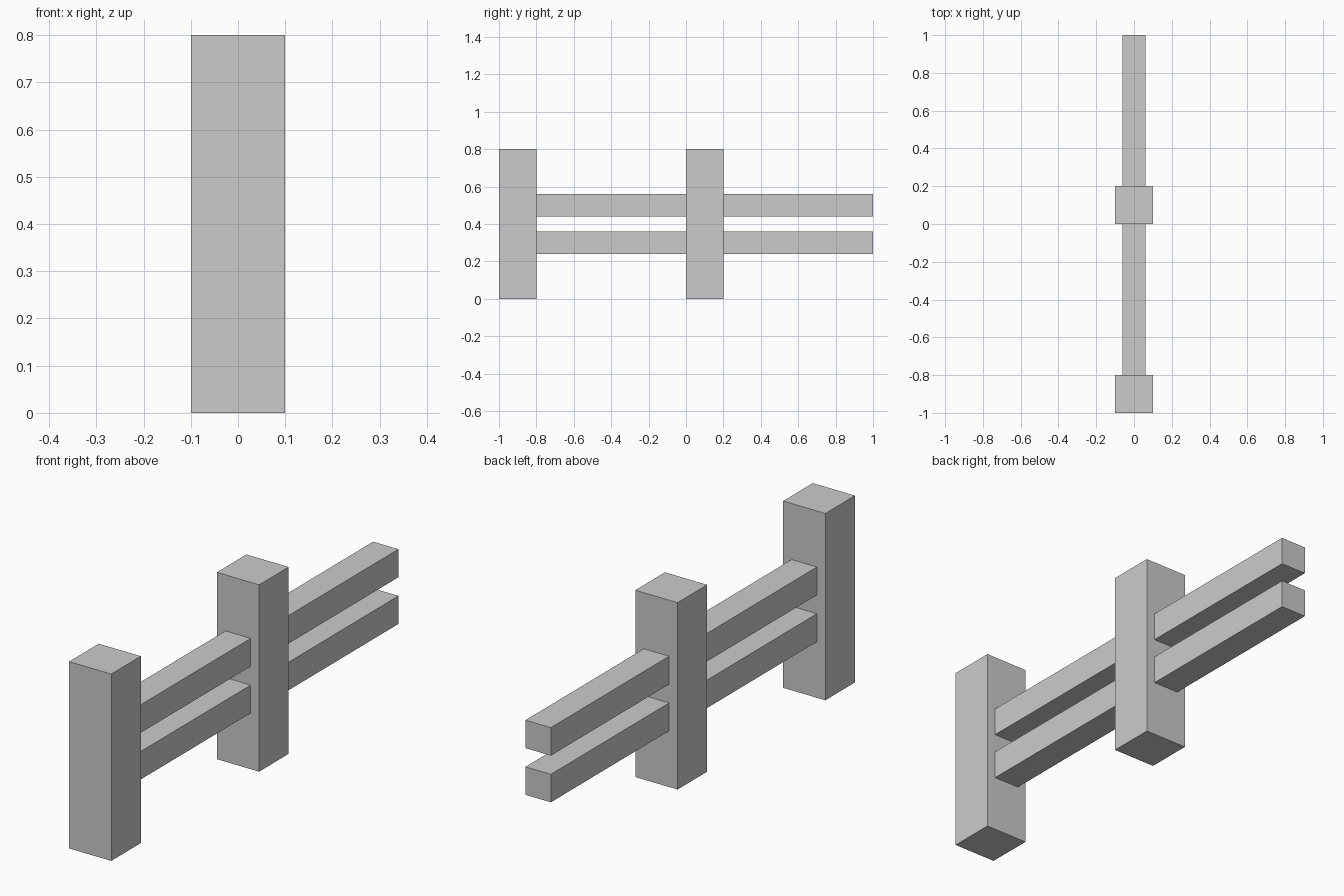
import bpy

if "Cube" in bpy.data.objects:
    bpy.data.objects.remove(bpy.data.objects["Cube"])


def box(name, x, y, z):
    """Add a box from (min, max) ranges on each axis."""
    ranges = (x, y, z)
    bpy.ops.mesh.primitive_cube_add(size=1, location=[(a + b) / 2 for a, b in ranges])
    obj = bpy.context.object
    obj.name = name
    obj.scale = [b - a for a, b in ranges]
    bpy.ops.object.transform_apply(location=False, rotation=False, scale=True)
    return obj


# Two identical bays: a post followed by a pair of rails
for bay, y in (("front", -1.0), ("back", 0.0)):
    box(f"{bay}_post", (-0.1, 0.1), (y, y + 0.2), (0, 0.8))
    for level, z in (("lower", 0.24), ("upper", 0.44)):
        box(f"{bay}_{level}_rail", (-0.06, 0.06), (y + 0.2, y + 1.0), (z, z + 0.12))
